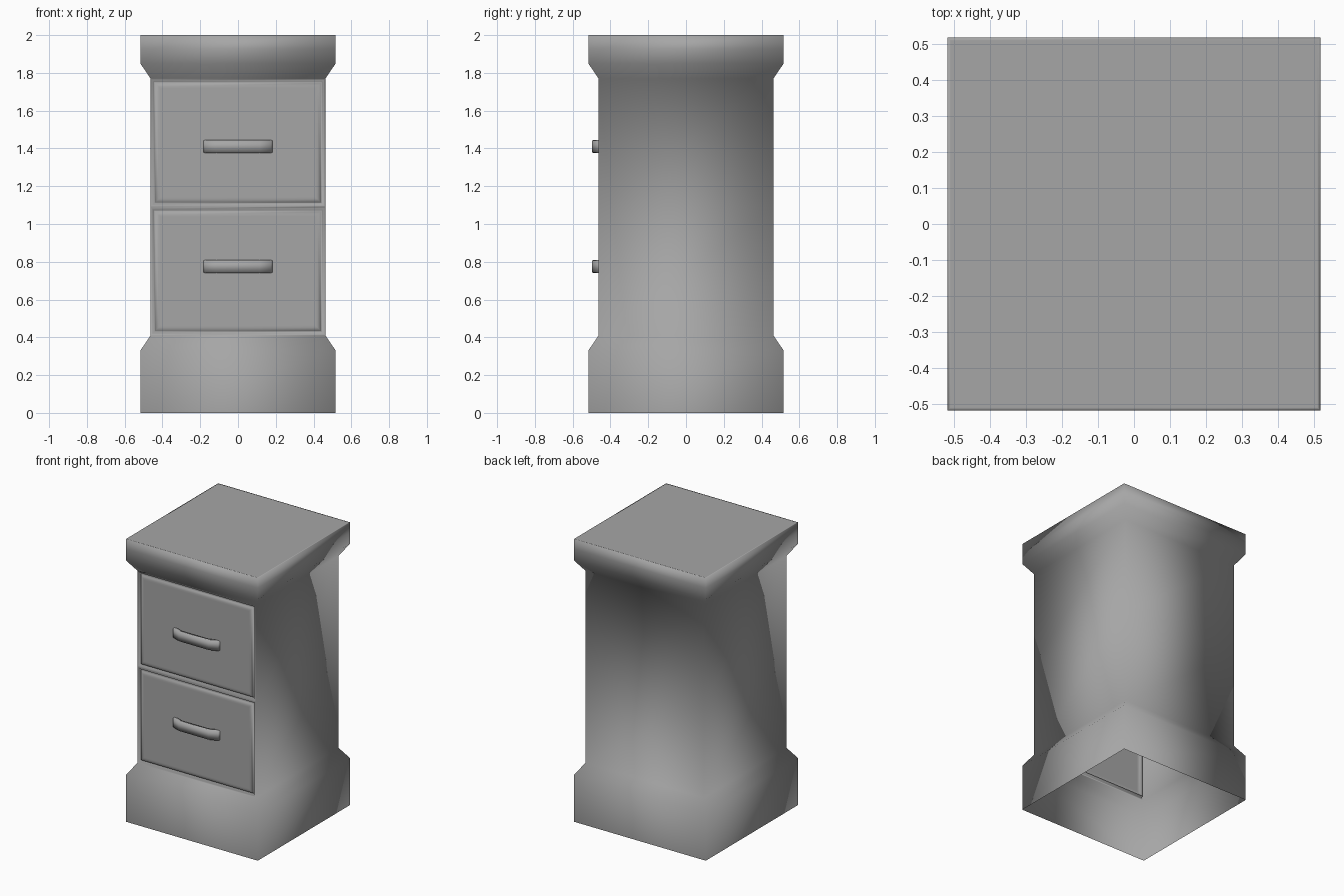
import bpy
import bmesh

cube = bpy.data.objects.get("Cube")
if cube:
    bpy.data.objects.remove(cube, do_unlink=True)

grey = bpy.data.materials.new("mid_grey")
grey.use_nodes = True
COLOUR = (0.38, 0.38, 0.38, 1)
grey.diffuse_color = COLOUR
grey.node_tree.nodes["Principled BSDF"].inputs["Base Color"].default_value = COLOUR


def make_object(name, bm):
    mesh = bpy.data.meshes.new(name)
    bm.to_mesh(mesh)
    bm.free()
    mesh.materials.append(grey)
    for poly in mesh.polygons:
        poly.use_smooth = True
    obj = bpy.data.objects.new(name, mesh)
    bpy.context.collection.objects.link(obj)
    return obj


def loft(bm, rings):
    """Join successive closed rings of points with quads."""
    verts = [[bm.verts.new(p) for p in ring] for ring in rings]
    for low, high in zip(verts, verts[1:]):
        for i in range(4):
            j = (i + 1) % 4
            bm.faces.new((low[i], low[j], high[j], high[i]))
    return verts


def square(r, z):
    return [(-r, -r, z), (r, -r, z), (r, r, z), (-r, r, z)]


# Cabinet shell: open plinth, body and overhanging top
BODY, RIM = 0.463, 0.517
DRAWERS = ((0.41, 1.09), (1.09, 1.77))
profile = [(RIM, 0), (RIM, 0.33), (BODY, 0.41), (BODY, 1.09), (BODY, 1.77),
           (RIM, 1.85), (RIM, 1.93), (RIM, 2.0), (RIM - 0.008, 2.0)]
bm = bmesh.new()
rings = loft(bm, [square(r, z) for r, z in profile])
bm.faces.new(rings[-1])

# Drawer fronts: groove, bevelled border and flat panel cut into the front
bm.normal_update()
fronts = [f for f in bm.faces if f.normal.y < -0.99
          and any(a < f.calc_center_median().z < b for a, b in DRAWERS)]
for thickness, depth in ((0.01, 0), (0.007, -0.02), (0.008, 0.016), (0.018, 0.004), (0.01, 0)):
    bmesh.ops.inset_individual(bm, faces=fronts, thickness=thickness, depth=depth,
                               use_even_offset=True)
make_object("cabinet", bm)

# Drawer handles: flat bars whose ends bend back to the drawer
HALF_HEIGHT, THICK = 0.035, 0.022
path = [(-0.187, -0.455), (-0.175, -0.475), (-0.115, -0.497),
        (0.115, -0.497), (0.175, -0.475), (0.187, -0.455)]
for label, z in (("lower", 0.775), ("upper", 1.41)):
    bm = bmesh.new()
    bar = []
    for x, y in path:
        inner = x * 0.9
        bar.append([(x, y, z - HALF_HEIGHT), (x, y, z + HALF_HEIGHT),
                    (inner, y + THICK, z + HALF_HEIGHT),
                    (inner, y + THICK, z - HALF_HEIGHT)])
    ends = loft(bm, bar)
    bm.faces.new(ends[0])
    bm.faces.new(ends[-1])
    bmesh.ops.recalc_face_normals(bm, faces=bm.faces)
    edges = [e for e in bm.edges if abs(e.verts[0].co.z - e.verts[1].co.z) < 0.001]
    bmesh.ops.bevel(bm, geom=edges, offset=0.004, segments=2, affect='EDGES')
    make_object(label + "_handle", bm)
